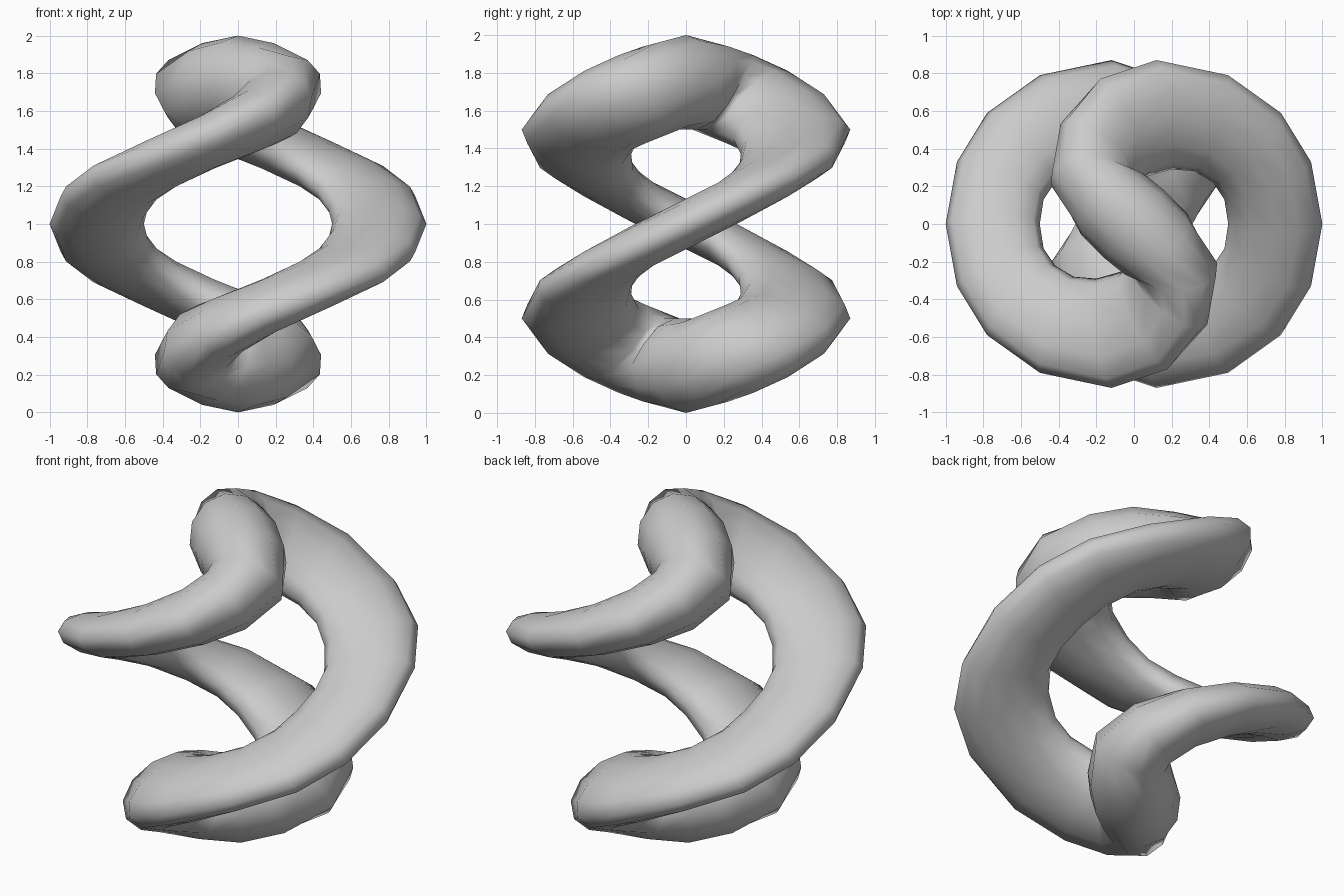
import bpy, bmesh
from math import sin, cos, pi
from mathutils import Vector

if "Cube" in bpy.data.objects:
    bpy.data.objects.remove(bpy.data.objects["Cube"])

SIDES = 12

# One quarter of the band, from the right side over the back to the top:
# outer edge, inner edge (heights relative to the centre)
OUTER = [(1, 0, 0), (.94, .33, .15), (.78, .59, .26), (.5, .79, .36), (.12, .87, .5),
         (-.18, .77, .63), (-.35, .56, .76), (-.37, .33, .87), (-.19, .15, .96), (0, 0, 1)]
INNER = [(.5, 0, 0), (.48, .13, .08), (.42, .22, .18), (.32, .28, .28), (.2, .29, .37),
         (.06, .25, .45), (-.02, .19, .48), (-.06, .12, .5), (-.04, .06, .5), (0, 0, .5)]


# Half turns about the three axes complete the closed loop
def full_loop(q):
    half = q + [(-x, -y, z) for x, y, z in q[-2:0:-1]]
    return [Vector(p) for p in half + [(-x, y, -z) for x, y, z in half]]


outer, inner = full_loop(OUTER), full_loop(INNER)
mid = [(a + b) / 2 for a, b in zip(outer, inner)]
n = len(mid)

# Sweep an oval section, deep towards the centre, fatter at top and bottom
bm = bmesh.new()
rings = []
for i in range(n):
    depth = (outer[i] - inner[i]) / 2
    tangent = mid[(i + 1) % n] - mid[i - 1]
    side = depth.cross(tangent).normalized() * (0.12 + 0.12 * sin(2 * pi * i / n) ** 4)
    ring = []
    for k in range(SIDES):
        a = 2 * pi * k / SIDES
        ring.append(bm.verts.new(mid[i] + depth * cos(a) + side * sin(a) + Vector((0, 0, 1))))
    rings.append(ring)

for i in range(n):
    r, s = rings[i], rings[(i + 1) % n]
    for k in range(SIDES):
        m = (k + 1) % SIDES
        bm.faces.new((r[k], r[m], s[m], s[k]))
bmesh.ops.recalc_face_normals(bm, faces=bm.faces[:])
for f in bm.faces:
    f.smooth = True

mesh = bpy.data.meshes.new("twisted_loop")
bm.to_mesh(mesh)
bm.free()
bpy.context.collection.objects.link(bpy.data.objects.new("twisted_loop", mesh))
